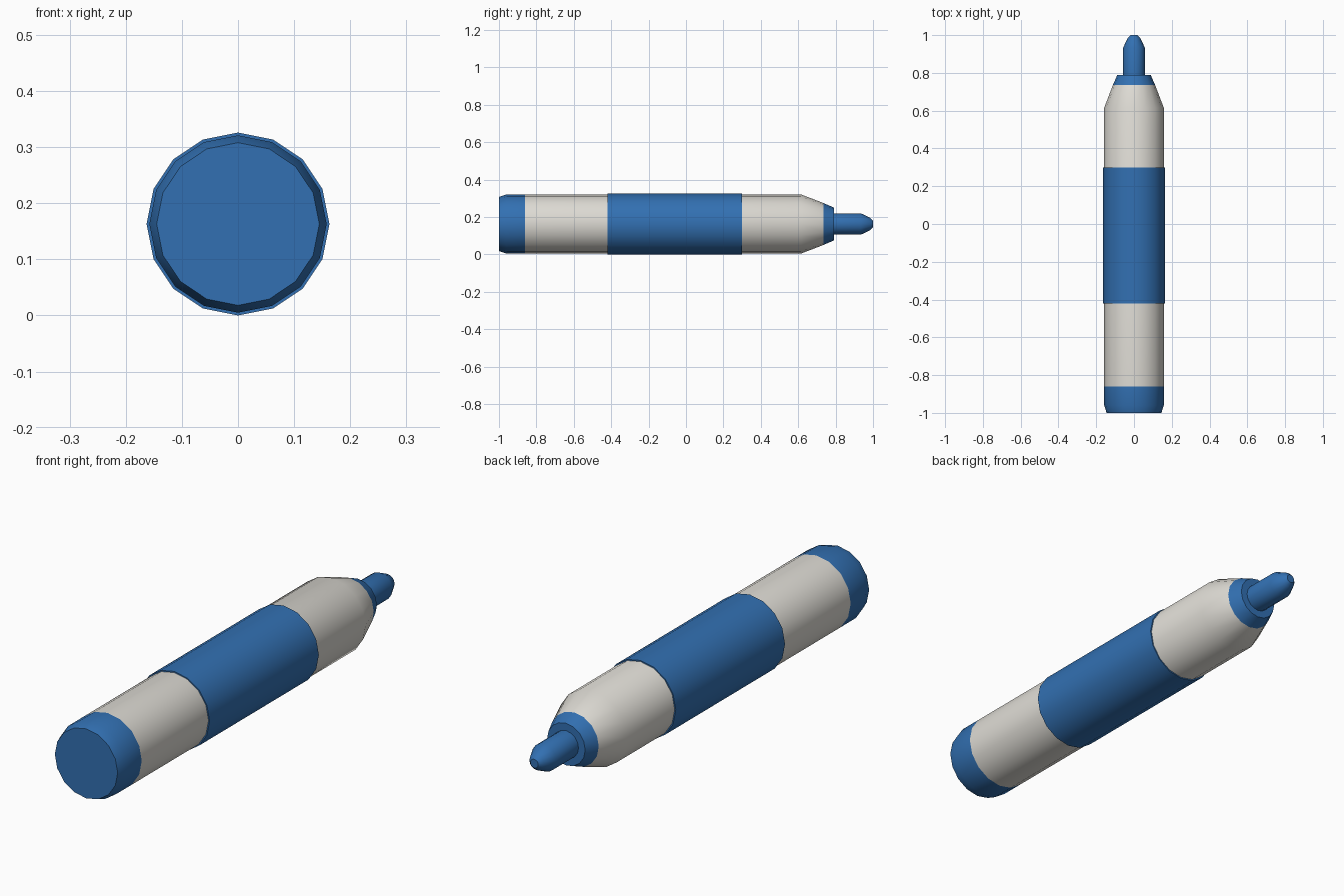
import bpy
import bmesh
from math import sin, cos, tau, radians
from mathutils import Vector

SIDES = 16
AXIS_Z = 0.163

cube = bpy.data.objects.get("Cube")
if cube:
    bpy.data.objects.remove(cube)


def make_material(name, rgb):
    mat = bpy.data.materials.new(name)
    mat.use_nodes = True
    mat.diffuse_color = (*rgb, 1)
    mat.node_tree.nodes["Principled BSDF"].inputs["Base Color"].default_value = (*rgb, 1)
    return mat


blue = make_material("blue plastic", (0.032, 0.162, 0.445))
grey = make_material("light grey plastic", (0.73, 0.71, 0.66))


def lathe(name, profile, mat, caps=(False, False)):
    """Revolve (y, radius) points around the long axis."""
    bm = bmesh.new()
    rings = []
    for y, r in profile:
        rings.append([bm.verts.new(Vector((r * sin(tau * i / SIDES), y,
                                           AXIS_Z + r * cos(tau * i / SIDES))))
                      for i in range(SIDES)])
    for a, b in zip(rings, rings[1:]):
        for i in range(SIDES):
            j = (i + 1) % SIDES
            bm.faces.new((a[i], b[i], b[j], a[j]))
    for ring, wanted in zip((rings[0], rings[-1]), caps):
        if wanted:
            bm.faces.new(ring)
    bmesh.ops.recalc_face_normals(bm, faces=bm.faces)
    # Open tubes need their outside checked by hand
    side = bm.faces[:][0]
    centre = side.calc_center_median()
    if side.normal.dot(centre - Vector((0, centre.y, AXIS_Z))) < 0:
        bmesh.ops.reverse_faces(bm, faces=bm.faces)
    mesh = bpy.data.meshes.new(name)
    bm.to_mesh(mesh)
    bm.free()
    mesh.materials.append(mat)
    obj = bpy.data.objects.new(name, mesh)
    bpy.context.collection.objects.link(obj)
    bpy.ops.object.select_all(action="DESELECT")
    obj.select_set(True)
    bpy.context.view_layer.objects.active = obj
    bpy.ops.object.shade_smooth_by_angle(angle=radians(30))
    return obj


# Rear cap with a softened rim
lathe("end_cap", [(-1, 0.145), (-0.96, 0.158), (-0.86, 0.158)], blue, (True, False))

# Barrel and its tapered shoulder
lathe("barrel", [(-0.86, 0.158), (0.615, 0.158), (0.735, 0.112)], grey)

# Grip sleeve standing slightly proud of the barrel
lathe("sleeve", [(-0.42, 0.157), (-0.42, 0.163), (0.3, 0.163), (0.3, 0.157)][1:3],
      blue, (True, True))

# Collar around the nib
lathe("collar", [(0.735, 0.112), (0.79, 0.088)], blue, (False, True))

# Writing nib
lathe("nib", [(0.78, 0.057), (0.935, 0.057), (0.985, 0.033), (1, 0.018)],
      blue, (False, True))
